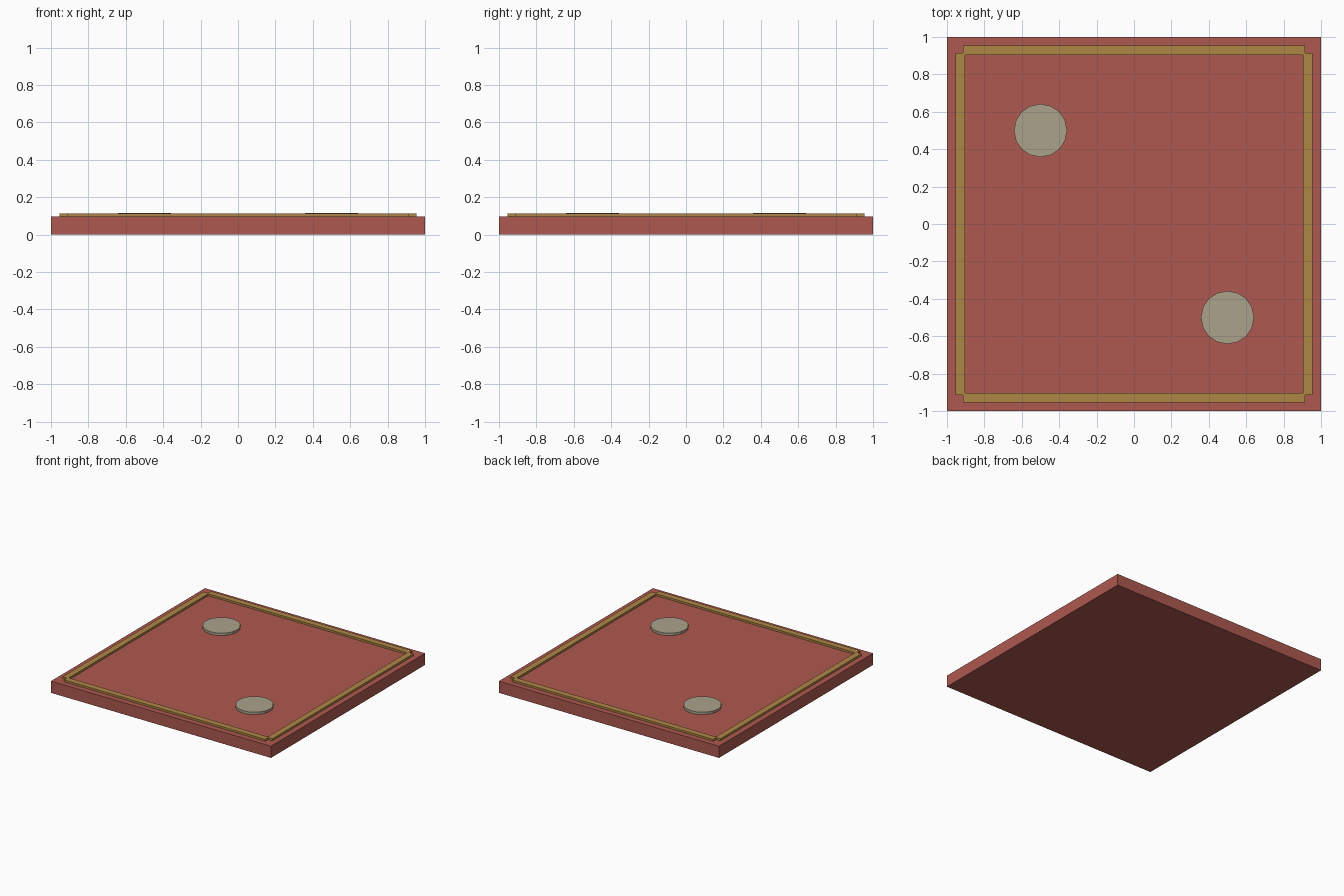
import bpy
from math import pi

if "Cube" in bpy.data.objects:
    bpy.data.objects.remove(bpy.data.objects["Cube"])


def material(name, color):
    m = bpy.data.materials.new(name)
    m.diffuse_color = (*color, 1)
    m.use_nodes = True
    m.node_tree.nodes["Principled BSDF"].inputs["Base Color"].default_value = m.diffuse_color
    return m


red = material("brick_red", (0.42, 0.10, 0.08))
gold = material("dull_gold", (0.42, 0.24, 0.06))
stone = material("warm_grey", (0.41, 0.36, 0.26))


def finish(name, mat):
    obj = bpy.context.object
    obj.name = name
    obj.data.materials.append(mat)
    return obj


def box(name, center, size, mat):
    bpy.ops.mesh.primitive_cube_add(size=1, location=center)
    obj = finish(name, mat)
    obj.scale = size
    bpy.ops.object.transform_apply(location=False, rotation=False, scale=True)


# Base slab
TOP = 0.096
box("base_slab", (0, 0, TOP / 2), (2, 2, TOP), red)

# Border strips, crossing at the corners
STRIP_H = 0.016
z = TOP + STRIP_H / 2
for s, side, end in ((-1, "left", "front"), (1, "right", "back")):
    box(f"border_{side}", (s * 0.929, 0, z), (0.05, 1.83, STRIP_H), gold)
    box(f"border_{end}", (0, s * 0.929, z), (1.83, 0.05, STRIP_H), gold)

# Flat round discs on opposite quarters
DISC_H = 0.02
for s, name in ((-1, "disc_back_left"), (1, "disc_front_right")):
    bpy.ops.mesh.primitive_cylinder_add(vertices=16, radius=0.142, depth=DISC_H,
                                        location=(s * 0.5, -s * 0.5, TOP + DISC_H / 2))
    finish(name, stone)
